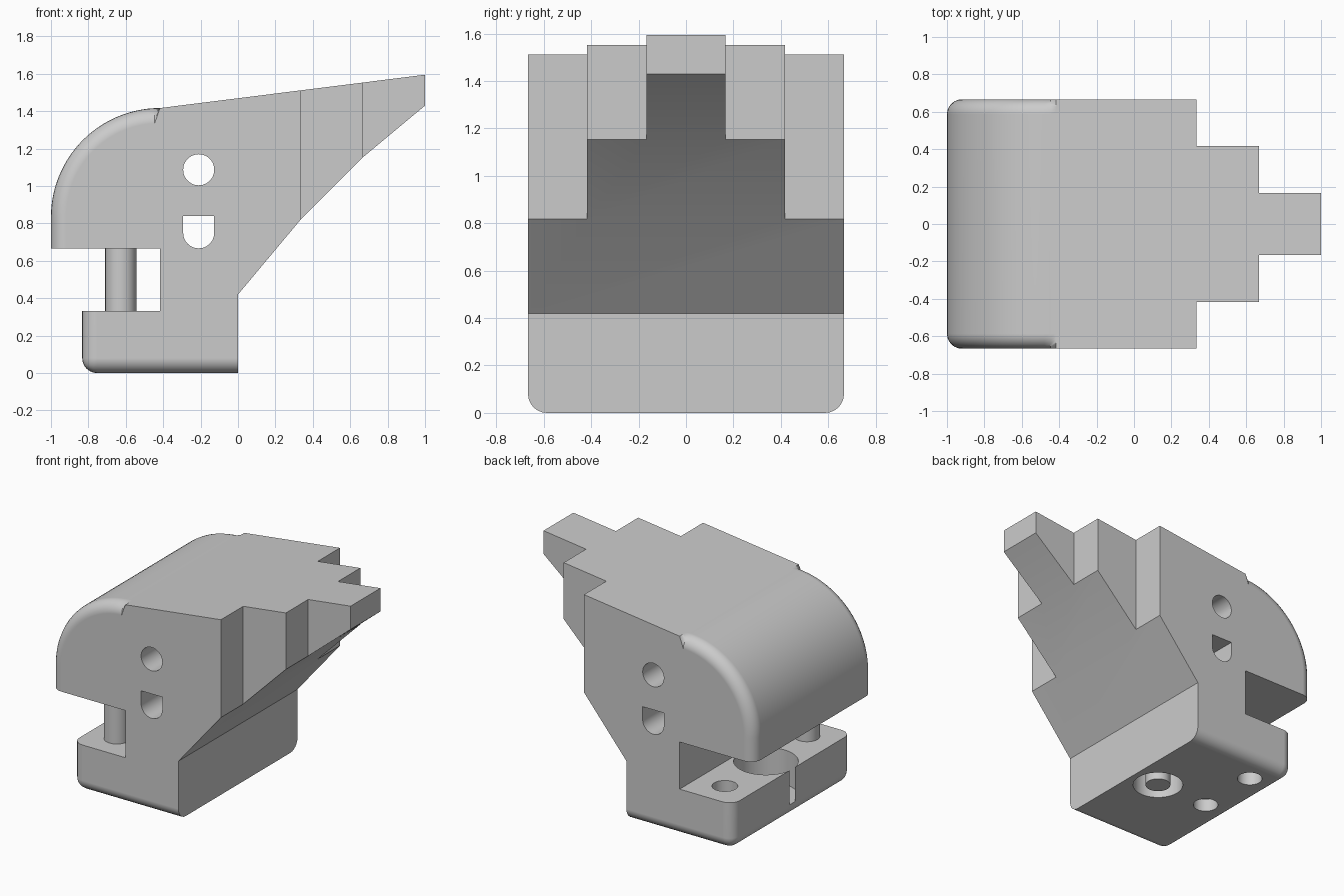
import bpy, bmesh
from math import sin, cos, pi, radians

cube = bpy.data.objects.get("Cube")
if cube:
    bpy.data.objects.remove(cube, do_unlink=True)

grey = bpy.data.materials.new("plain grey")
grey.use_nodes = True
grey.diffuse_color = (0.6, 0.6, 0.6, 1)
grey.node_tree.nodes["Principled BSDF"].inputs["Base Color"].default_value = (0.6, 0.6, 0.6, 1)

HALF = 2 / 3        # half width of the body
ROUND = 0.08        # fillet radius
PIN = 0.083         # radius of pins and small holes
JAW_X = -0.627      # row of holes in the lower jaw
SHAFT_X = -0.21     # shared axis of side holes and bottom socket


def arc(cx, cz, r, start, end, steps):
    angles = [radians(start + (end - start) * i / steps) for i in range(steps + 1)]
    return [(cx + r * cos(a), cz + r * sin(a)) for a in angles]


def to_object(name, bm):
    bmesh.ops.recalc_face_normals(bm, faces=bm.faces)
    mesh = bpy.data.meshes.new(name)
    bm.to_mesh(mesh)
    bm.free()
    mesh.materials.append(grey)
    obj = bpy.data.objects.new(name, mesh)
    bpy.context.collection.objects.link(obj)
    return obj


def extrude_y(points, y0, y1):
    """Side profile (x, z) pulled from y0 to y1."""
    bm = bmesh.new()
    face = bm.faces.new([bm.verts.new((x, y0, z)) for x, z in points])
    moved = bmesh.ops.extrude_face_region(bm, geom=[face])["geom"]
    verts = [v for v in moved if isinstance(v, bmesh.types.BMVert)]
    bmesh.ops.translate(bm, verts=verts, vec=(0, y1 - y0, 0))
    return bm


def upright(name, x, y, r, z0, z1):
    bm = bmesh.new()
    bmesh.ops.create_cone(bm, cap_ends=True, segments=48, radius1=r, radius2=r, depth=z1 - z0)
    bmesh.ops.translate(bm, verts=bm.verts, vec=(x, y, (z0 + z1) / 2))
    return to_object(name, bm)


def box(name, x0, x1, y0, y1):
    return to_object(name, extrude_y([(x0, -1), (x1, -1), (x1, 3), (x0, 3)], y0, y1))


def cut(target, cutter):
    mod = target.modifiers.new("cut", "BOOLEAN")
    mod.operation = "DIFFERENCE"
    mod.solver = "EXACT"
    mod.object = cutter
    bpy.context.view_layer.objects.active = target
    bpy.ops.object.modifier_apply(modifier=mod.name)
    bpy.data.objects.remove(cutter, do_unlink=True)


# Body: one side profile with a rounded nose and an open jaw
profile = [(-1, 0.667)] + arc(-0.417, 0.834, 0.583, 180, 90, 28) + [
    (1, 1.595), (1, 1.43), (0.667, 1.153), (0.333, 0.818), (0, 0.42), (0, 0),
    (-0.833, 0), (-0.833, 0.333), (-0.417, 0.333), (-0.417, 0.667)]
bm = extrude_y(profile, -HALF, HALF)


def is_rounded(edge):
    a, b = (v.co for v in edge.verts)
    mid = (a + b) / 2
    across = abs(a.y - b.y) > 0.1
    if across:
        return mid.x < -0.8 and mid.z < 0.01          # lower front edge
    nose = mid.z > 0.67 and max(a.x, b.x) < -0.41     # nose outline
    foot = mid.z < 0.01                               # bottom side edges
    lip = abs(a.x + 0.833) < 0.01 and abs(b.x + 0.833) < 0.01
    return nose or foot or lip


bm.edges.ensure_lookup_table()
bmesh.ops.bevel(bm, geom=[e for e in bm.edges if is_rounded(e)], offset=ROUND,
                offset_type="OFFSET", segments=6, profile=0.5, affect="EDGES",
                clamp_overlap=False)
body = to_object("clamp_body", bm)

# Stepped tail
for side in (-1, 1):
    for x, y in ((0.333, 0.417), (0.667, 0.167)):
        cut(body, box("tail_notch", x, 1.2, side * y, side))

# Round and D-shaped holes through the sides
round_hole = arc(SHAFT_X, 1.087, PIN, 0, 352.5, 47)
d_hole = arc(SHAFT_X, 0.75, PIN, 180, 360, 24) + [(SHAFT_X + PIN, 0.84), (SHAFT_X - PIN, 0.84)]
for outline in (round_hole, d_hole):
    cut(body, to_object("side_hole", extrude_y(outline, -1, 1)))

# Lower jaw holes, counterbore and bottom socket
cut(body, upright("jaw_hole", JAW_X, 0.46, PIN, -0.1, 0.5))
cut(body, upright("jaw_hole", JAW_X, 0, PIN, -0.1, 0.5))
cut(body, upright("counterbore", JAW_X, 0, 0.208, 0.09, 0.5))
cut(body, upright("socket", SHAFT_X, 0, 0.167, -0.1, 0.333))

# Pins
jaw_pin = upright("jaw_pin", JAW_X, -0.46, PIN, 0.32, 0.68)
socket_pin = upright("socket_pin", SHAFT_X, 0, PIN, 0, 0.345)

# Smooth the curved faces, keep corners crisp
bpy.ops.object.select_all(action="DESELECT")
for obj in (body, jaw_pin, socket_pin):
    obj.select_set(True)
bpy.context.view_layer.objects.active = body
bpy.ops.object.shade_smooth_by_angle(angle=radians(30))
weighted = body.modifiers.new("flat_sides", "WEIGHTED_NORMAL")
weighted.keep_sharp = True
